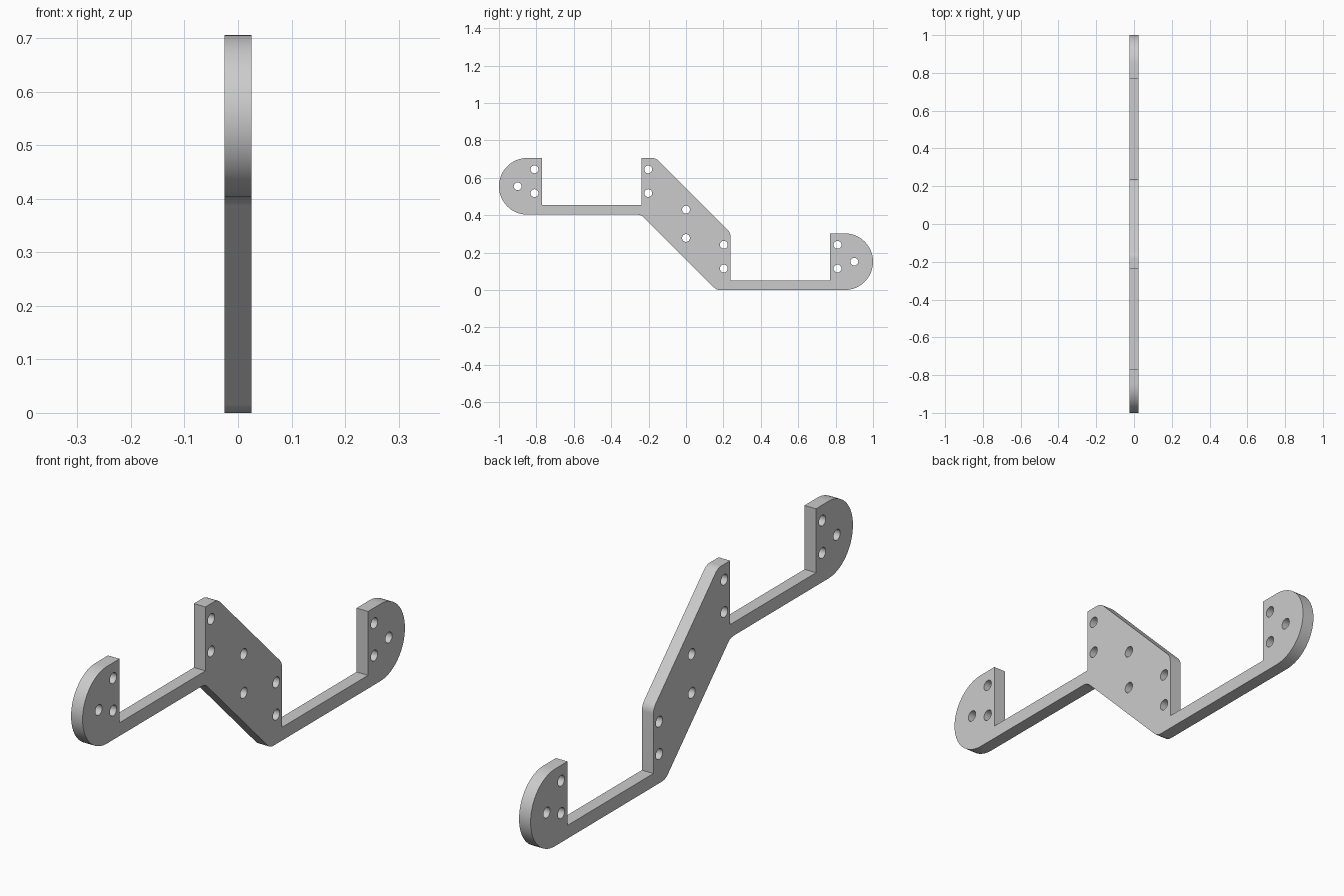
import bpy, bmesh, math
from mathutils import Vector, Matrix

cube = bpy.data.objects.get("Cube")
if cube:
    bpy.data.objects.remove(cube, do_unlink=True)

THICK = 0.05      # plate thickness
BAR = 0.052       # height of the thin connecting bars
PAD = 0.303       # height of the rounded end pads
RISE = 0.403      # step between the low and high arms
TOP = RISE + PAD
R = PAD / 2
WALL, INNER = 0.238, 0.771
HOLE_R = 0.021


def arc(y, z, radius, start, sweep, steps):
    """Points on an arc, counter-clockwise for a positive sweep."""
    angles = [start + sweep * i / steps for i in range(steps + 1)]
    return [(y + radius * math.cos(t), z + radius * math.sin(t)) for t in angles]


def fillet(prev, corner, nxt, radius=0.05):
    """Rounded corner as a short arc tangent to both edges."""
    c = Vector(corner)
    a = (Vector(prev) - c).normalized()
    b = (Vector(nxt) - c).normalized()
    half = math.acos(a.dot(b)) / 2
    centre = c + (a + b).normalized() * (radius / math.sin(half))
    start = c + a * (radius / math.tan(half)) - centre
    turn = math.copysign(math.pi - 2 * half, b.x * a.y - b.y * a.x)
    return arc(centre.x, centre.y, radius, math.atan2(start.y, start.x), turn, 6)


def add_loop(curve, points):
    spline = curve.splines.new("POLY")
    spline.points.add(len(points) - 1)
    for sp, (y, z) in zip(spline.points, points):
        sp.co = (y, z, 0, 1)
    spline.use_cyclic_u = True


# Outline: low arm, low pad, web, high arm, high pad
end_y = 1 - R
low_corner, high_corner = (0.163, 0), (-0.162, TOP)
web_front, web_back = (-0.24, RISE), (WALL, 0.306)
outline = fillet(web_front, low_corner, (end_y, 0))
outline += arc(end_y, R, R, -math.pi / 2, math.pi, 32)
outline += [(INNER, PAD), (INNER, BAR), (WALL, BAR)]
outline += fillet((WALL, BAR), web_back, high_corner)
outline += fillet(web_back, high_corner, (-WALL, TOP))
outline += [(-WALL, TOP), (-WALL, RISE + BAR), (-INNER, RISE + BAR), (-INNER, TOP)]
outline += arc(-end_y, RISE + R, R, math.pi / 2, math.pi, 32)
outline += fillet((-end_y, RISE), web_front, low_corner)

# Screw holes: the same pattern on each arm, plus two in the web
holes = [(0, 0.43), (0, 0.278)]
for side, base in ((1, 0), (-1, RISE)):
    holes += [(side * y, base + z) for y in (0.202, 0.81) for z in (0.115, 0.242)]
    holes.append((side * 0.9, base + R))

curve = bpy.data.curves.new("bracket_plate", "CURVE")
curve.dimensions = "2D"
curve.fill_mode = "BOTH"
curve.extrude = THICK / 2
add_loop(curve, outline)
for y, z in holes:
    add_loop(curve, arc(y, z, HOLE_R, 0, math.tau, 24)[:-1])

# Turn the filled profile into an upright plate mesh
plate = bpy.data.objects.new("bracket_plate", curve)
bpy.context.collection.objects.link(plate)
bpy.ops.object.select_all(action="DESELECT")
plate.select_set(True)
bpy.context.view_layer.objects.active = plate
bpy.ops.object.convert(target="MESH")
bm = bmesh.new()
bm.from_mesh(plate.data)
bmesh.ops.remove_doubles(bm, verts=bm.verts, dist=0.0002)
bm.transform(Matrix(((0, 0, 1, 0), (1, 0, 0, 0), (0, 1, 0, 0), (0, 0, 0, 1))))
bmesh.ops.recalc_face_normals(bm, faces=bm.faces)
bm.to_mesh(plate.data)
bm.free()
bpy.ops.object.shade_smooth_by_angle(angle=math.radians(30))

# Plain grey finish
grey = bpy.data.materials.new("light_grey")
grey.use_nodes = True
colour = (0.6, 0.6, 0.6, 1)
grey.diffuse_color = colour
grey.node_tree.nodes["Principled BSDF"].inputs["Base Color"].default_value = colour
plate.data.materials.clear()
plate.data.materials.append(grey)
